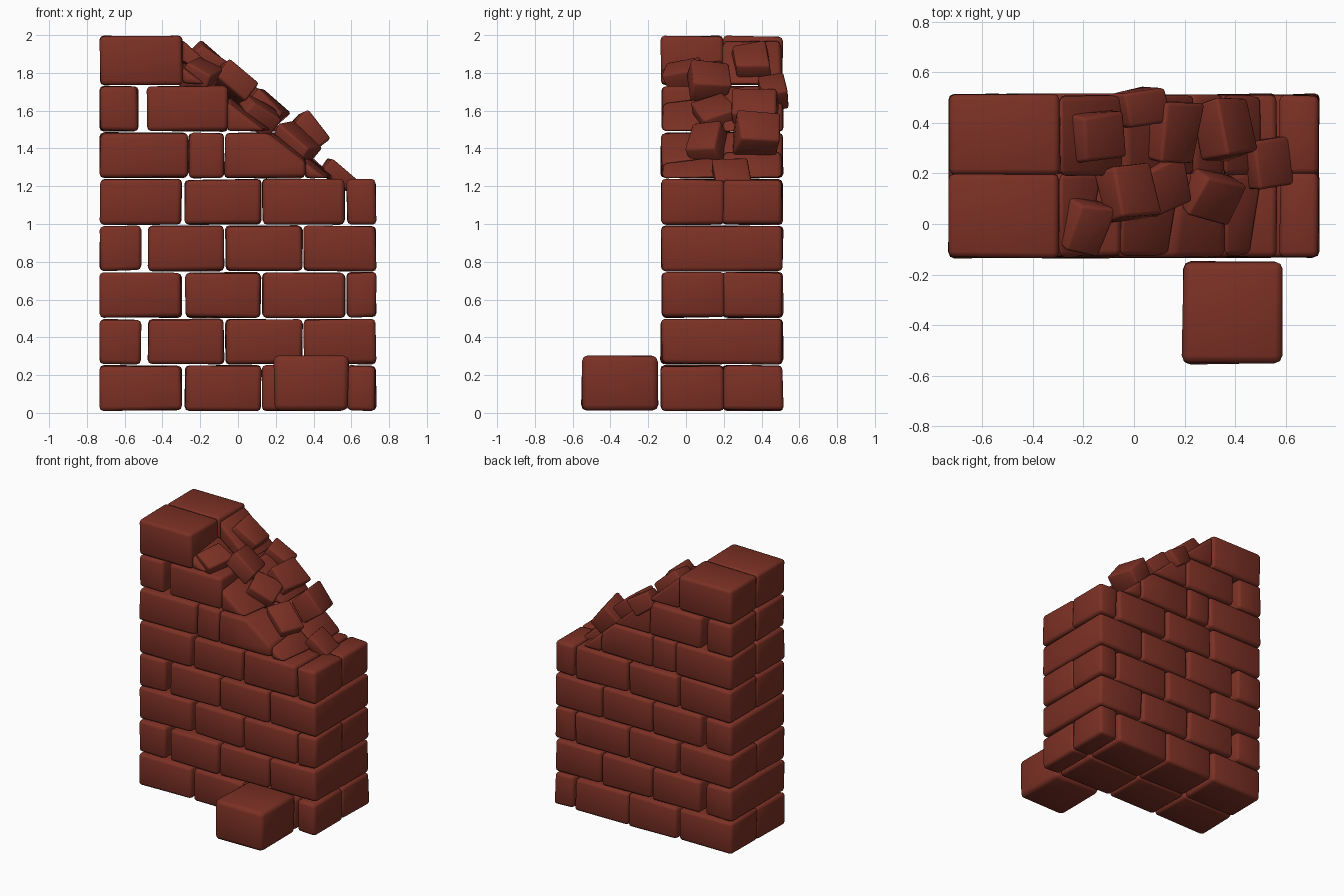
import bpy, bmesh, math, random
from mathutils import Vector, Euler

if "Cube" in bpy.data.objects:
    bpy.data.objects.remove(bpy.data.objects["Cube"])

random.seed(4)
red = bpy.data.materials.new("brick red")
red.diffuse_color = (0.2, 0.03, 0.018, 1)
red.use_nodes = True
red.node_tree.nodes["Principled BSDF"].inputs["Base Color"].default_value = red.diffuse_color


def block(name, lo, hi, bevel=0.022, jitter=0.01, rot=(0, 0, 0), cut=None):
    """Worn box between two corners; cut = (point, normal) breaks a side off."""
    lo, hi = Vector(lo), Vector(hi)
    mid, size = (lo + hi) / 2, hi - lo
    bm = bmesh.new()
    bmesh.ops.create_cube(bm, size=1)
    turn = Euler([math.radians(a) for a in rot]).to_matrix()
    for v in bm.verts:
        p = Vector([v.co[i] * size[i] for i in range(3)])
        for i in range(3):                       # wear corners inwards
            p[i] -= math.copysign(random.uniform(0, jitter), p[i])
        v.co = mid + turn @ p
    if cut:
        res = bmesh.ops.bisect_plane(bm, geom=bm.verts[:] + bm.edges[:] + bm.faces[:],
                                     plane_co=cut[0], plane_no=cut[1], clear_outer=True)
        edges = [e for e in res["geom_cut"] if isinstance(e, bmesh.types.BMEdge)]
        if edges:
            bmesh.ops.holes_fill(bm, edges=edges)
        if len(bm.faces) < 4:
            bm.free()
            return
    bmesh.ops.bevel(bm, geom=bm.edges[:], offset=bevel, segments=2, profile=0.5,
                    affect='EDGES', clamp_overlap=True)
    bmesh.ops.recalc_face_normals(bm, faces=bm.faces[:])
    me = bpy.data.meshes.new(name)
    bm.to_mesh(me)
    bm.free()
    me.materials.append(red)
    for p in me.polygons:
        p.use_smooth = True
    bpy.context.collection.objects.link(bpy.data.objects.new(name, me))


FRONT, MID, BACK, H = -0.135, 0.195, 0.515, 0.2465

# brick joints along x: even rows are two leaves, odd rows have full-depth end bricks
even = [(-0.735, -0.295), (-0.285, 0.125), (0.125, 0.57), (0.572, 0.735)]
odd = [(-0.735, -0.51), (-0.48, -0.07), (-0.07, 0.345), (0.345, 0.735)]
rows = [even, odd, even, odd, even,
        [(-0.735, -0.26), (-0.265, -0.07), (-0.075, 0.36), (0.35, 0.7)],
        [(-0.735, -0.525), (-0.485, -0.05), (-0.06, 0.4)],
        [(-0.735, -0.29), (-0.3, 0.1)]]

# broken slopes of the front and back leaves
front_cut = (Vector((-0.22, 0, 1.79)), Vector((0.58, -0.1, 0.75)))
back_cut = (Vector((-0.2, 0, 1.89)), Vector((0.68, 0, 0.75)))

for r, joints in enumerate(rows):
    z0 = 0.008 + r * H
    z1 = 2.0 if r == 7 else z0 + H
    for i, (x0, x1) in enumerate(joints):
        header = r % 2 == 1 and r < 5 and i in (0, 3)
        leaves = [("whole", FRONT, BACK)] if header else \
            [("front", FRONT, MID + 0.01), ("back", MID - 0.005, BACK)]
        for leaf, y0, y1 in leaves:
            cut = None
            if r > 4 and i > 0 and not (r == 6 and i == 1):
                cut = front_cut if leaf == "front" else back_cut
            d = random.uniform(-0.004, 0.004)
            block(f"brick_row{r}_{i}_{leaf}", (x0, y0 + d, z0), (x1, y1 + d, z1), cut=cut)

# rubble chunks lying on the slope: centre, size, rotation
chunks = [((-0.14, 0.35, 1.86), (0.24, 0.22, 0.13), (5, 38, 8)),
          ((-0.03, 0.12, 1.75), (0.23, 0.22, 0.15), (-8, 40, 5)),
          ((-0.20, 0.0, 1.78), (0.20, 0.22, 0.16), (15, 30, -12)),
          ((0.14, 0.37, 1.60), (0.22, 0.26, 0.18), (4, 42, -6)),
          ((0.36, 0.38, 1.47), (0.22, 0.26, 0.19), (-5, 50, 4)),
          ((0.02, 0.46, 1.70), (0.22, 0.18, 0.16), (10, 35, 14)),
          ((0.10, 0.16, 1.58), (0.24, 0.22, 0.16), (20, 30, 25)),
          ((0.30, 0.12, 1.42), (0.24, 0.20, 0.16), (12, 40, -20)),
          ((0.53, 0.24, 1.26), (0.22, 0.22, 0.12), (0, 38, 10))]
for n, (c, s, rot) in enumerate(chunks):
    c, s = Vector(c), Vector(s)
    block(f"rubble_chunk_{n}", c - s / 2, c + s / 2, 0.014, 0.03, rot)

# fallen block in front of the wall
block("fallen_block", (0.185, -0.56, 0.008), (0.59, -0.14, 0.312), 0.03, 0.012)
